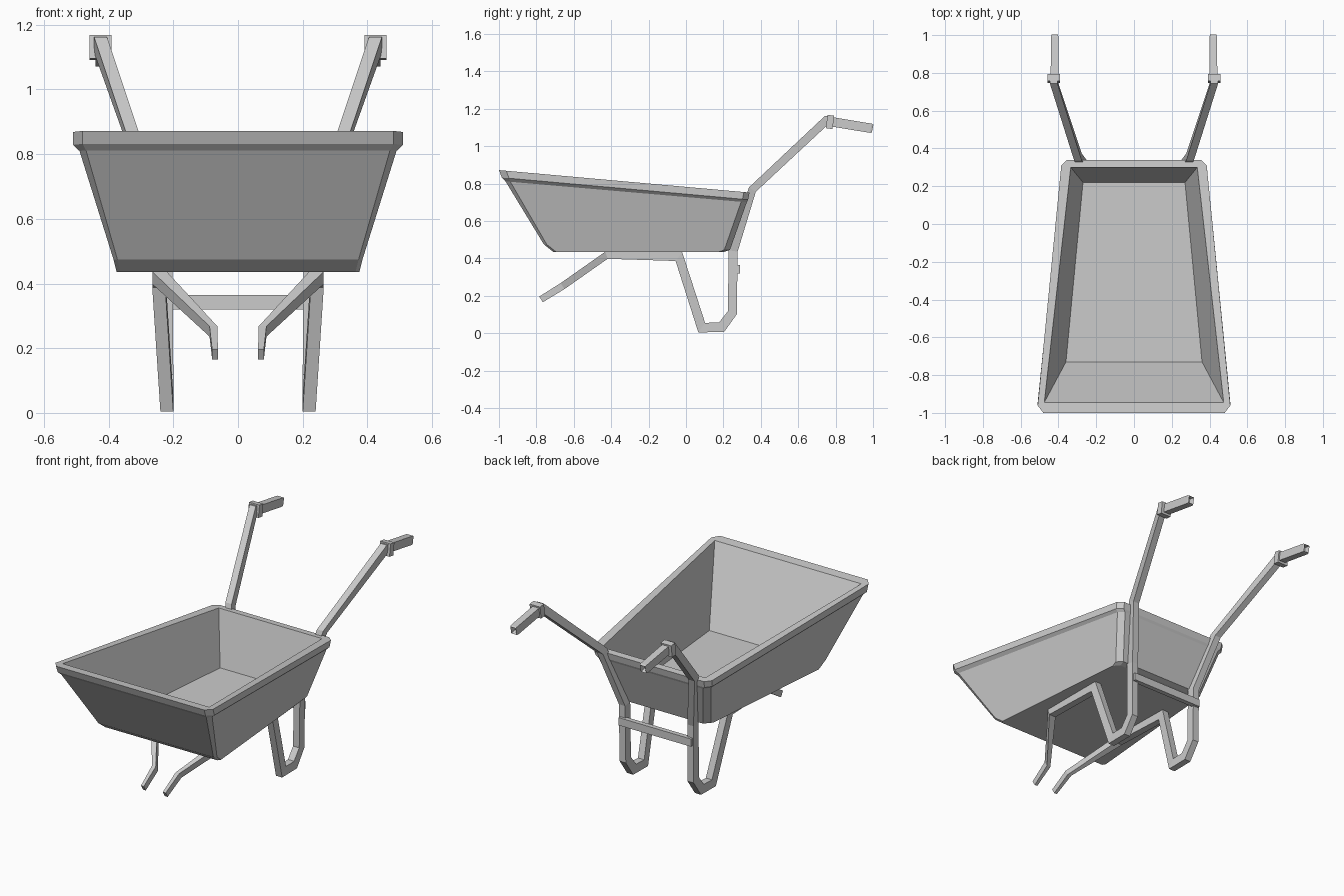
import bpy, bmesh
from mathutils import Vector

if "Cube" in bpy.data.objects:
    bpy.data.objects.remove(bpy.data.objects["Cube"])


def finish(name, bm, mirror=False):
    bmesh.ops.remove_doubles(bm, verts=bm.verts[:], dist=1e-5)
    bmesh.ops.recalc_face_normals(bm, faces=bm.faces[:])
    mesh = bpy.data.meshes.new(name)
    bm.to_mesh(mesh)
    bm.free()
    obj = bpy.data.objects.new(name, mesh)
    bpy.context.collection.objects.link(obj)
    if mirror:
        obj.modifiers.new("Mirror", 'MIRROR')
    return obj


def bridge(bm, rings):
    for a, b in zip(rings, rings[1:]):
        n = len(a)
        for i in range(n):
            j = (i + 1) % n
            bm.faces.new((a[i], a[j], b[j], b[i]))
    return bm.faces.new(rings[0]), bm.faces.new(rings[-1])


def sweep(name, path, hollow=0.0):
    """Rectangular bar along (x, y, z, width, thickness) points, mitred in the side plane."""
    bm = bmesh.new()
    pts = [Vector(p[:3]) for p in path]
    dirs = [Vector((0, b.y - a.y, b.z - a.z)).normalized() for a, b in zip(pts, pts[1:])]
    rings = []
    for i, p in enumerate(pts):
        a, b = dirs[max(i - 1, 0)], dirs[min(i, len(dirs) - 1)]
        t = (a + b).normalized()
        n = Vector((0, -t.z, t.y)) / max(t.dot(a), 0.5)
        w, h = path[i][3] / 2, path[i][4] / 2
        rings.append([bm.verts.new(p + Vector((sx * w, 0, 0)) + n * sn * h)
                      for sx, sn in ((-1, -1), (1, -1), (1, 1), (-1, 1))])
    end = bridge(bm, rings)[1]
    if hollow:
        bmesh.ops.recalc_face_normals(bm, faces=bm.faces[:])
        bmesh.ops.inset_region(bm, faces=[end], thickness=0.008)
        bmesh.ops.translate(bm, verts=end.verts[:], vec=dirs[-1] * -hollow)
    return finish(name, bm, mirror=True)


def box(name, lo, hi, mirror=False):
    bm = bmesh.new()
    lo, hi = Vector(lo), Vector(hi)
    bmesh.ops.create_cube(bm, size=1)
    for v in bm.verts:
        v.co = (lo + hi) / 2 + v.co * (hi - lo)
    return finish(name, bm, mirror)


# Tray: stacked tapering outlines with cut corners, outside up, over the rim, down inside
def outline(bm, yf, xf, zf, yb, xb, zb, cf, cb):
    half = [(xf - cf, yf), (xf, yf + cf * 1.3), (xb, yb - cb), (xb - cb, yb)]
    pts = half + [(-x, y) for x, y in reversed(half)]
    return [bm.verts.new((x, y, zf + (zb - zf) * (y - yf) / (yb - yf))) for x, y in pts]


bm = bmesh.new()
levels = [
    (-.71, .375, .435, .205, .300, .435, .012, .03),   # underside
    (-.76, .385, .475, .235, .305, .445, .012, .03),   # lower fold
    (-.965, .490, .812, .325, .368, .700, .02, .03),   # top of the walls
    (-.985, .510, .832, .332, .382, .714, .03, .03),   # rim lower edge
    (-1.0, .510, .872, .340, .385, .752, .03, .03),    # rim upper edge
    (-.945, .475, .867, .300, .335, .755, 0, 0),       # rim inner edge
    (-.73, .360, .452, .220, .270, .452, 0, 0),        # inner floor
]
rings = [outline(bm, *l) for l in levels]
bridge(bm, rings)
finish("tray", bm)

# Side frame: one bent bar from the handle, down the leg loop, forward to the wheel fork
sweep("side_frame", [
    (.425, .785, 1.132, .04, .05),
    (.425, .750, 1.138, .04, .045),
    (.297, .355, .768, .04, .042),
    (.222, .252, .440, .04, .048),
    (.220, .248, .110, .04, .048),
    (.220, .190, .032, .04, .052),
    (.220, .084, .030, .04, .050),
    (.245, -.038, .410, .04, .048),
    (.242, -.425, .417, .045, .038),
    (.076, -.660, .252, .024, .038),
    (.071, -.775, .181, .018, .036),
])

# Hand grips with hollow ends, and the collars before them
sweep("hand_grip", [
    (.42, .775, 1.131, .042, .050),
    (.42, .988, 1.096, .040, .050),
    (.42, .998, 1.094, .034, .042),
], hollow=0.03)
sweep("grip_collar", [
    (.425, .752, 1.132, .068, .072),
    (.425, .788, 1.127, .068, .072),
])

# Flat brace behind the rear legs
box("cross_brace", (-.235, .262, .320), (.235, .290, .365))
